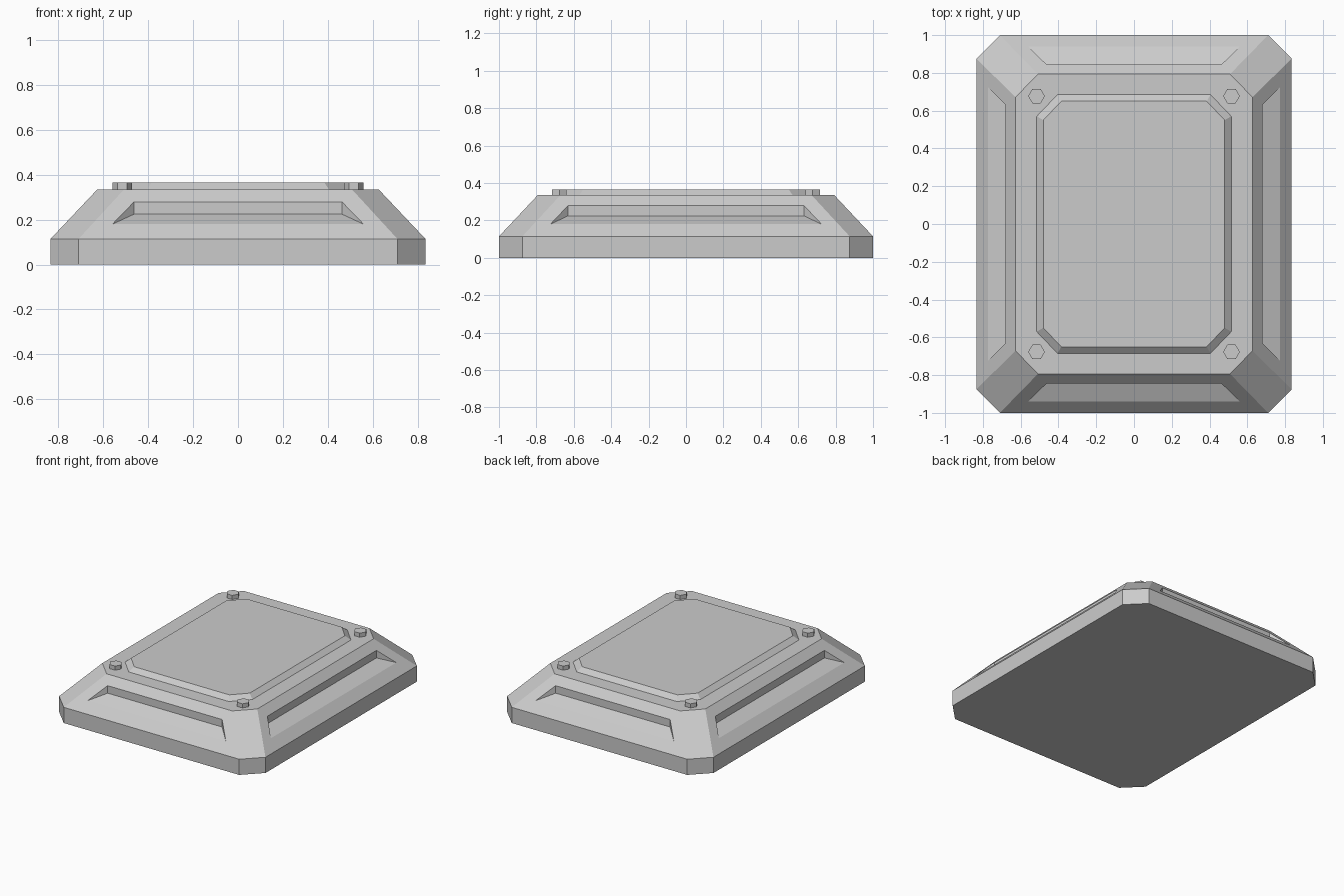
import bpy
import bmesh
from math import sin, cos, radians

if "Cube" in bpy.data.objects:
    bpy.data.objects.remove(bpy.data.objects["Cube"])


def octagon(x, y, cx, cy):
    """Chamfered rectangle: half sizes x, y; straight sides end at cx, cy."""
    return [(x, -cy), (x, cy), (cx, y), (-cx, y),
            (-x, cy), (-x, -cy), (-cx, -y), (cx, -y)]


def loft(bm, rings):
    """Join (outline, z) rings with quads and cap both ends; return the vertex rings."""
    loops = [[bm.verts.new((x, y, z)) for x, y in pts] for pts, z in rings]
    bm.faces.new(loops[0][::-1])
    bm.faces.new(loops[-1])
    n = len(loops[0])
    for a, b in zip(loops, loops[1:]):
        for i in range(n):
            j = (i + 1) % n
            bm.faces.new((a[i], a[j], b[j], b[i]))
    return loops


def finish(bm, name):
    bmesh.ops.recalc_face_normals(bm, faces=bm.faces)
    mesh = bpy.data.meshes.new(name)
    bm.to_mesh(mesh)
    bm.free()
    obj = bpy.data.objects.new(name, mesh)
    bpy.context.collection.objects.link(obj)
    return obj


def cut_pocket(bm, low, high, axis, half_top, half_low):
    """Replace a sloped side (low/high vertex pairs) with a frame around a wedge pocket."""
    face = next(f for f in bm.faces if set(f.verts) == set(low + high))
    bm.faces.remove(face)
    along = 1 - axis

    def point(z_slope, half, side, z):
        a, b = low[0].co, high[0].co
        t = (z_slope - a.z) / (b.z - a.z)
        co = [0, 0, z]
        co[axis] = a[axis] + t * (b[axis] - a[axis])
        co[along] = half * side
        return bm.verts.new(co)

    s = [1 if v.co[along] > 0 else -1 for v in low]
    top = [point(0.28, half_top, k, 0.28) for k in s]
    back = [point(0.28, half_top, k, 0.225) for k in s]
    lip = [point(0.18, half_low, k, 0.18) for k in s]
    # frame on the slope
    bm.faces.new((low[0], low[1], lip[1], lip[0]))
    bm.faces.new((low[1], high[1], top[1], lip[1]))
    bm.faces.new((high[1], high[0], top[0], top[1]))
    bm.faces.new((high[0], low[0], lip[0], top[0]))
    # pocket floor, back wall and ends
    bm.faces.new((lip[0], lip[1], back[1], back[0]))
    bm.faces.new((back[0], back[1], top[1], top[0]))
    bm.faces.new((lip[0], back[0], top[0]))
    bm.faces.new((lip[1], top[1], back[1]))


# Body: upright plinth, sloped sides, one pocket per side
bm = bmesh.new()
base = octagon(0.835, 1.0, 0.71, 0.875)
rings = loft(bm, [(base, 0), (base, 0.115),
                  (octagon(0.627, 0.793, 0.508, 0.672), 0.335)])
for i in (0, 2, 4, 6):
    j = (i + 1) % 8
    low, high = [rings[1][i], rings[1][j]], [rings[2][i], rings[2][j]]
    if i in (0, 4):
        cut_pocket(bm, low, high, 0, 0.63, 0.725)
    else:
        cut_pocket(bm, low, high, 1, 0.463, 0.56)
finish(bm, "body")

# Raised bevelled panel on top
bm = bmesh.new()
loft(bm, [(octagon(0.515, 0.685, 0.405, 0.57), 0.335),
          (octagon(0.48, 0.65, 0.385, 0.55), 0.365)])
finish(bm, "top_panel")

# Hexagonal bolts at the four corners
for sx in (-1, 1):
    for sy in (-1, 1):
        bm = bmesh.new()
        hexagon = [(sx * 0.516 + 0.044 * cos(radians(60 * k)),
                    sy * 0.677 + 0.044 * sin(radians(60 * k))) for k in range(6)]
        loft(bm, [(hexagon, 0.335), (hexagon, 0.365)])
        finish(bm, "corner_bolt")
